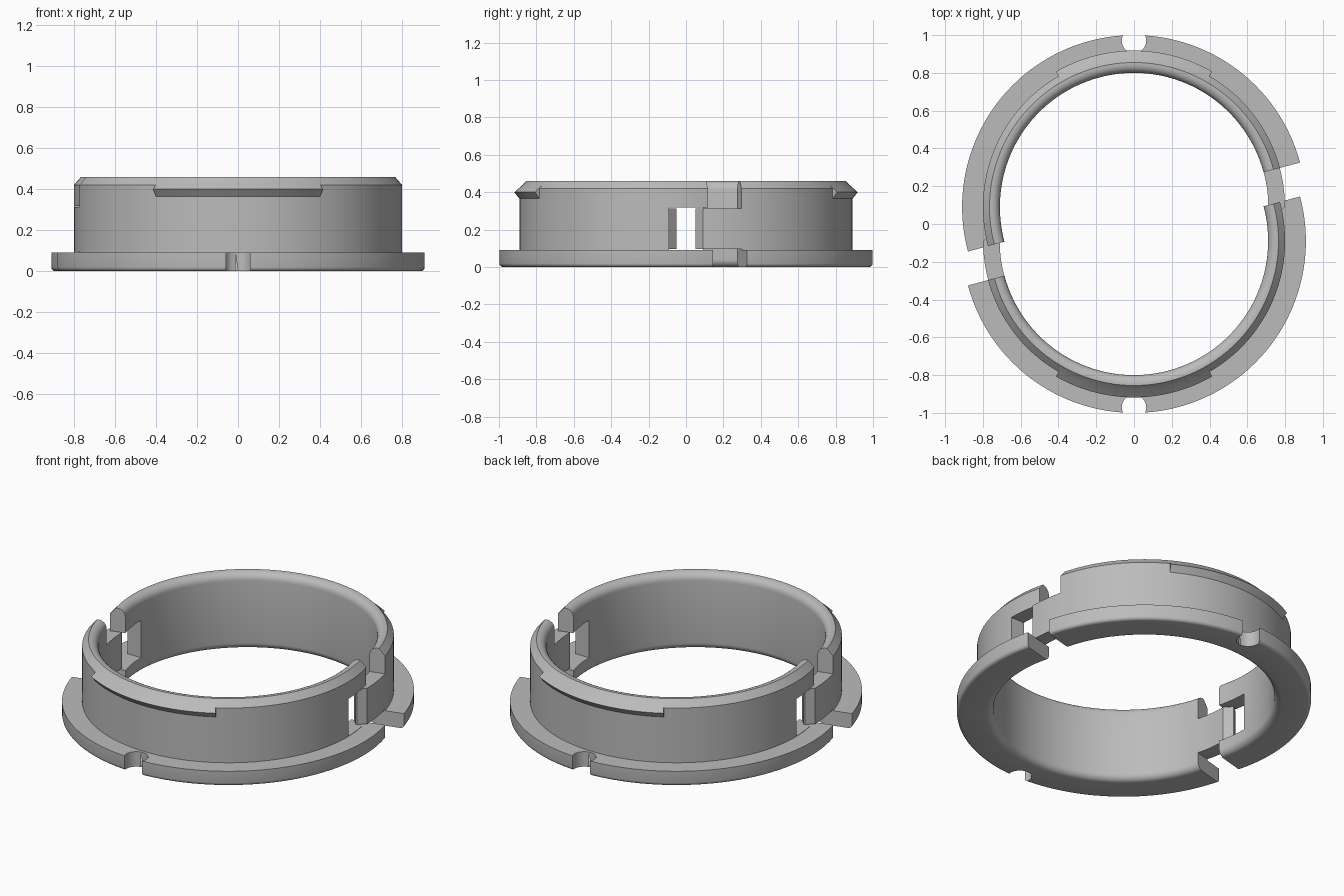
import bpy, bmesh
from math import sin, cos, pi, radians

cube = bpy.data.objects.get("Cube")
if cube:
    bpy.data.objects.remove(cube, do_unlink=True)

grey = bpy.data.materials.new("plain grey")
grey.use_nodes = True
grey.diffuse_color = (0.5, 0.5, 0.5, 1)
grey.node_tree.nodes["Principled BSDF"].inputs["Base Color"].default_value = (0.5, 0.5, 0.5, 1)

SHIFT = 0.09                      # each half ring is pulled away from the middle
INNER, WALL, FLANGE = 0.71, 0.80, 0.91
START, END = 15, 195              # degrees covered by a half ring


def make(name, bm):
    bmesh.ops.recalc_face_normals(bm, faces=bm.faces)
    mesh = bpy.data.meshes.new(name)
    bm.to_mesh(mesh)
    bm.free()
    mesh.materials.append(grey)
    obj = bpy.data.objects.new(name, mesh)
    bpy.context.collection.objects.link(obj)
    obj.location.y = SHIFT
    return obj


def sweep(name, profile, a0, a1, steps):
    """Turn an (r, z) outline around z between two angles, with end caps."""
    bm = bmesh.new()
    rings = []
    for i in range(steps + 1):
        a = radians(a0 + (a1 - a0) * i / steps)
        rings.append([bm.verts.new((r * cos(a), r * sin(a), z)) for r, z in profile])
    n = len(profile)
    for p, q in zip(rings, rings[1:]):
        for j in range(n):
            k = (j + 1) % n
            bm.faces.new((p[j], p[k], q[k], q[j]))
    bm.faces.new(rings[0])
    bm.faces.new(rings[-1][::-1])
    return make(name, bm)


def prism(name, points, z0, z1):
    bm = bmesh.new()
    low = bm.faces.new([bm.verts.new((x, y, z0)) for x, y in points])
    top = bmesh.ops.extrude_face_region(bm, geom=[low])["geom"]
    verts = [g for g in top if isinstance(g, bmesh.types.BMVert)]
    bmesh.ops.translate(bm, verts=verts, vec=(0, 0, z1 - z0))
    return make(name, bm)


def arc(cx, cy, r, a0, a1, steps):
    angles = [radians(a0 + (a1 - a0) * i / steps) for i in range(steps + 1)]
    return [(cx + r * cos(a), cy + r * sin(a)) for a in angles]


def combine(target, other, operation):
    mod = target.modifiers.new(operation.lower(), 'BOOLEAN')
    mod.operation = operation
    mod.solver = 'EXACT'
    mod.object = other
    bpy.context.view_layer.update()
    bpy.context.view_layer.objects.active = target
    bpy.ops.object.modifier_apply(modifier=mod.name)
    bpy.data.objects.remove(other, do_unlink=True)


# Wall and flange section: rounded inner lips, chamfered top, rounded flange foot
section = arc(INNER + 0.04, 0.04, 0.04, 180, 270, 6)
section += arc(FLANGE - 0.02, 0.02, 0.02, 270, 360, 4)
section += [(FLANGE, 0.09), (WALL, 0.09), (WALL, 0.42), (0.765, 0.46)]
section += arc(INNER + 0.045, 0.415, 0.045, 90, 180, 6)
half = sweep("back_half_ring", section, START, END, 72)

# Slot that receives the tab of the other half
slot_section = [(0.6, 0.092), (0.88, 0.092), (0.88, 0.317), (0.6, 0.317)]
combine(half, sweep("slot_cutter", slot_section, 180, 200, 8), 'DIFFERENCE')

# Round key notch in the flange
notch = arc(0, 0.88, 0.065, 0, 360, 32)[:-1]
combine(half, prism("notch_cutter", notch, -0.1, 0.2), 'DIFFERENCE')

# Joining tab with a wedge-shaped tip
tab = arc(0, 0, WALL - 0.001, 18, 0, 8)
tab += [(0.76, -0.04), (0.75, -0.04)]
tab += arc(0, 0, INNER + 0.001, 0, 18, 8)
combine(half, prism("tab", tab, 0.097, 0.312), 'UNION')

# Snap ridge below the top edge
ridge = [(0.77, 0.365), (WALL, 0.365), (0.828, 0.40), (0.764, 0.456), (0.75, 0.44)]
combine(half, sweep("snap_ridge", ridge, 60, 120, 24), 'UNION')

bpy.ops.object.select_all(action='DESELECT')
half.select_set(True)
bpy.context.view_layer.objects.active = half
bpy.ops.object.shade_smooth_by_angle(angle=radians(30))

# Opposite half is the same piece turned round
front = half.copy()
front.data = half.data.copy()
front.name = "front_half_ring"
front.location.y = -SHIFT
front.rotation_euler.z = pi
bpy.context.collection.objects.link(front)
